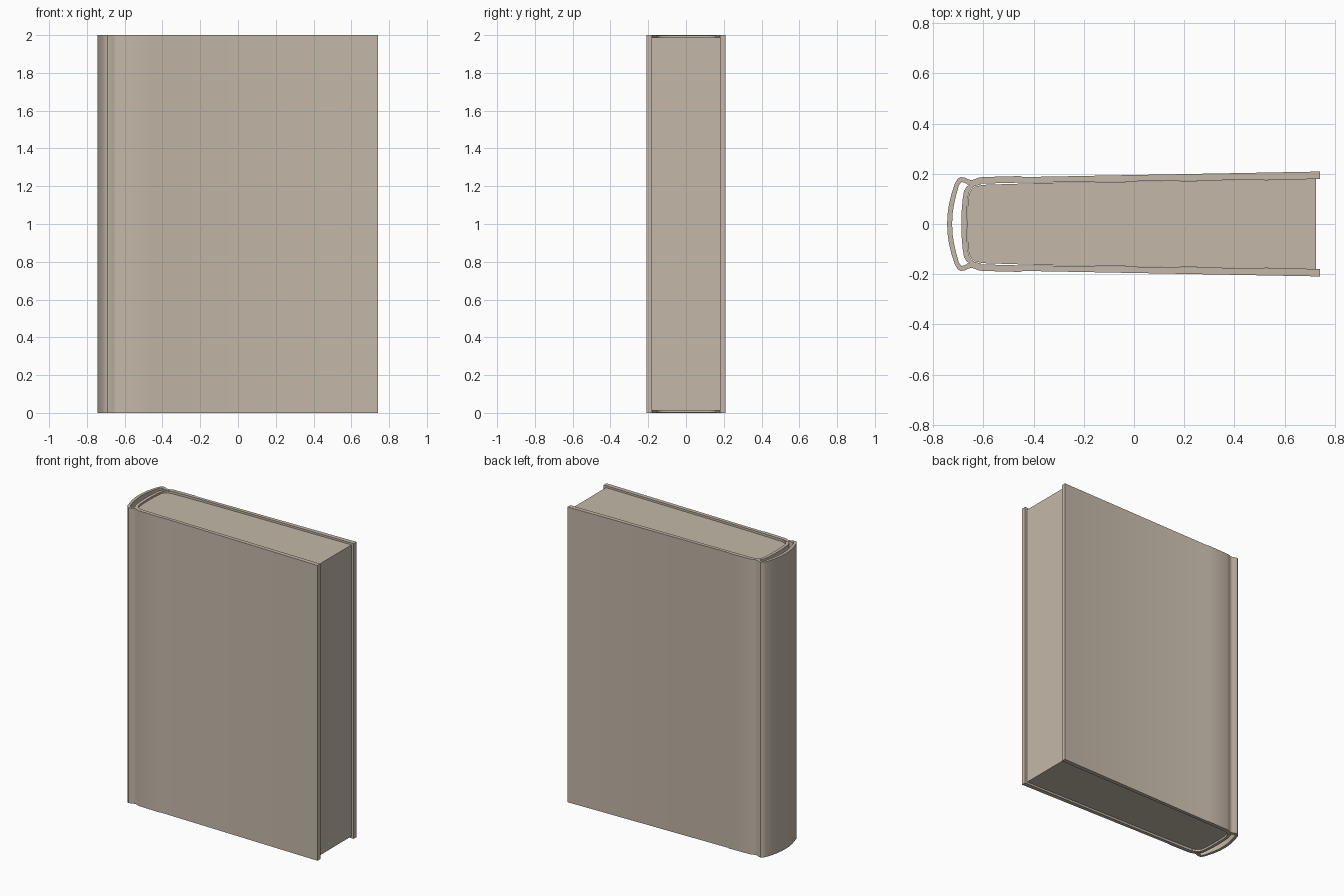
import bpy, bmesh, math

if "Cube" in bpy.data.objects:
    bpy.data.objects.remove(bpy.data.objects["Cube"])

mat = bpy.data.materials.new("warm tan")
mat.diffuse_color = (0.55, 0.48, 0.395, 1)
mat.use_nodes = True
mat.node_tree.nodes["Principled BSDF"].inputs["Base Color"].default_value = mat.diffuse_color


def mirrored(half):
    """Full path from a half path that starts at the spine centre (y = 0)."""
    return [(x, -y) for x, y in reversed(half[1:])] + half


def finish(bm, name):
    bmesh.ops.recalc_face_normals(bm, faces=bm.faces)
    me = bpy.data.meshes.new(name)
    bm.to_mesh(me)
    bm.free()
    me.materials.append(mat)
    ob = bpy.data.objects.new(name, me)
    bpy.context.collection.objects.link(ob)
    bpy.ops.object.select_all(action='DESELECT')
    ob.select_set(True)
    bpy.context.view_layer.objects.active = ob
    bpy.ops.object.shade_smooth_by_angle(angle=math.radians(35))
    return ob


def band(name, outer_half, inner_half, z0, z1):
    """Upright U-shaped wall between an outer and an inner path."""
    outer, inner = mirrored(outer_half), mirrored(inner_half)
    bm = bmesh.new()
    rows = [[bm.verts.new((x, y, z)) for x, y in path]
            for path, z in ((outer, z0), (outer, z1), (inner, z1), (inner, z0))]
    for a, b in zip(rows, rows[1:] + rows[:1]):
        for i in range(len(outer) - 1):
            bm.faces.new((a[i], a[i + 1], b[i + 1], b[i]))
    for i in (0, -1):
        bm.faces.new([r[i] for r in rows])
    return finish(bm, name)


# Hard cover: rounded spine, hinge grooves, spine cloth step and boards
band("cover",
     [(-0.745, 0), (-0.743, 0.04), (-0.737, 0.08), (-0.727, 0.122),
      (-0.713, 0.163), (-0.703, 0.18), (-0.69, 0.187), (-0.676, 0.185),
      (-0.66, 0.178), (-0.648, 0.175), (-0.636, 0.178), (-0.622, 0.184),
      (-0.605, 0.187), (-0.455, 0.191), (-0.443, 0.187), (0.742, 0.209)],
     [(-0.725, 0), (-0.723, 0.04), (-0.718, 0.075), (-0.709, 0.115),
      (-0.699, 0.15), (-0.693, 0.162), (-0.686, 0.167), (-0.677, 0.165),
      (-0.664, 0.158), (-0.65, 0.155), (-0.636, 0.156), (-0.622, 0.159),
      (-0.605, 0.161), (-0.455, 0.165), (-0.443, 0.165), (0.742, 0.179)],
     0, 2)

# Spine lining around the back of the pages
band("spine_lining",
     [(-0.688, 0), (-0.687, 0.05), (-0.683, 0.1), (-0.678, 0.13),
      (-0.668, 0.149), (-0.65, 0.159), (-0.61, 0.164)],
     [(-0.667, 0), (-0.666, 0.05), (-0.663, 0.1), (-0.658, 0.125),
      (-0.648, 0.142), (-0.634, 0.151), (-0.61, 0.158)],
     0.002, 1.998)

# Page block, rounded at the spine side
bm = bmesh.new()
outline = mirrored([(-0.665, 0), (-0.664, 0.05), (-0.661, 0.1), (-0.656, 0.124),
                    (-0.646, 0.14), (-0.632, 0.149), (-0.605, 0.156),
                    (-0.35, 0.164), (0.725, 0.179)])
face = bm.faces.new([bm.verts.new((x, y, 0.013)) for x, y in outline])
top = bmesh.ops.extrude_face_region(bm, geom=[face])["geom"]
bmesh.ops.translate(bm, vec=(0, 0, 1.974),
                    verts=[v for v in top if isinstance(v, bmesh.types.BMVert)])
if not face.is_valid or len(bm.faces) < len(outline) + 2:
    bm.faces.new([v for v in bm.verts if v.co.z < 0.1])
finish(bm, "page_block")
